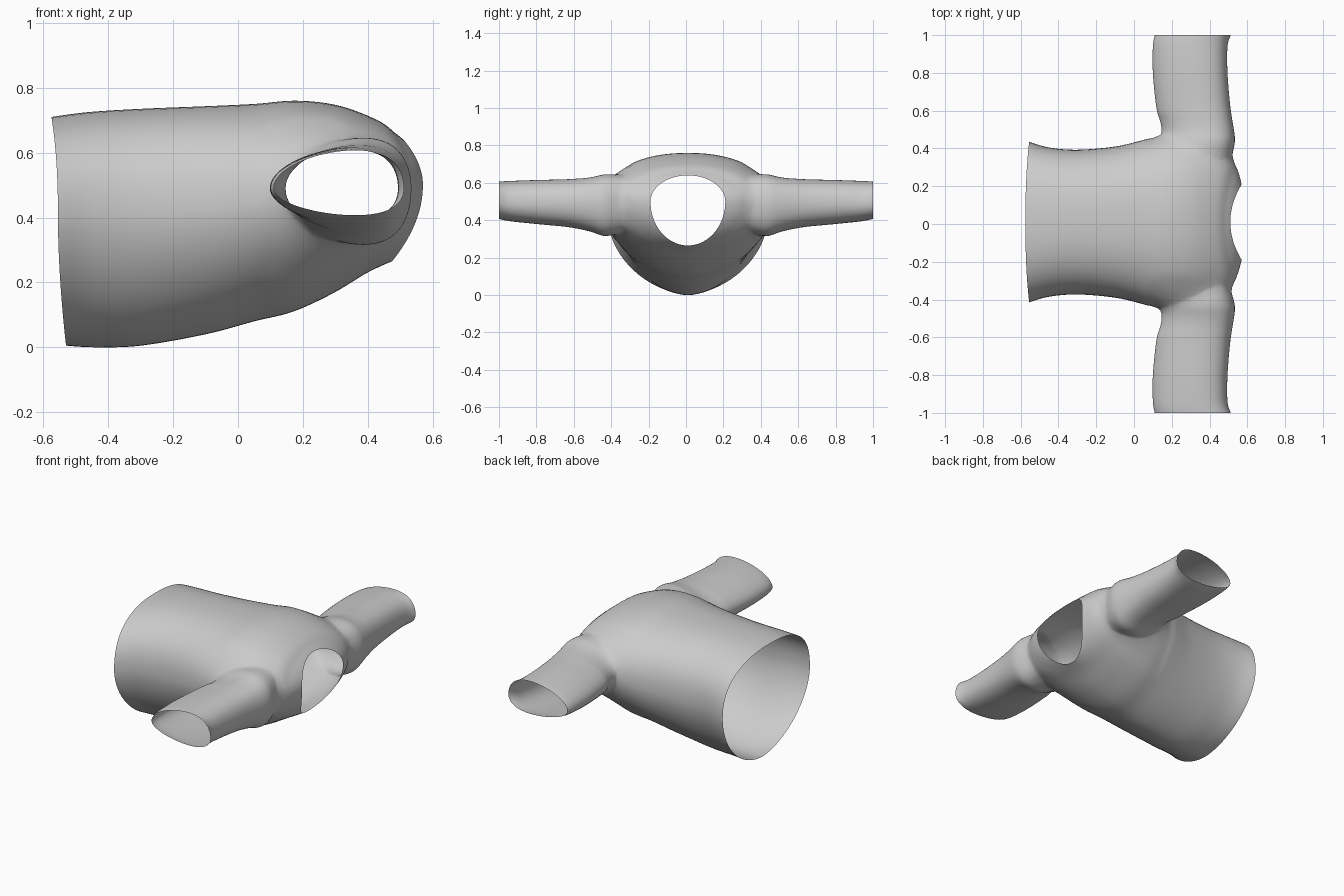
import bpy, bmesh, math

cube = bpy.data.objects.get("Cube")
if cube:
    bpy.data.objects.remove(cube, do_unlink=True)

SIDES = 72
ANGLES = [2 * math.pi * i / SIDES for i in range(SIDES)]


def spline_rows(rows, steps):
    """Catmull-Rom interpolation between rows of ring parameters."""
    out = []
    for i in range(len(rows) - 1):
        quad = (rows[max(i - 1, 0)], rows[i], rows[i + 1], rows[min(i + 2, len(rows) - 1)])
        for k in range(steps):
            t = k / steps
            out.append([
                b + 0.5 * t * (c - a + t * (2 * a - 5 * b + 4 * c - d + t * (3 * (b - c) + d - a)))
                for a, b, c, d in zip(*quad)])
    out.append(list(rows[-1]))
    return out


def power(value, exponent):
    return math.copysign(abs(value) ** (2 / exponent), value)


def loft(name, rings, apex_start, apex_end):
    """Closed tube: rings joined by quads, each end closed by a fan to an apex."""
    bm = bmesh.new()
    loops = [[bm.verts.new(p) for p in ring] for ring in rings]
    for a, b in zip(loops, loops[1:]):
        for i in range(SIDES):
            j = (i + 1) % SIDES
            bm.faces.new((a[i], a[j], b[j], b[i]))
    for loop, apex in ((loops[0], apex_start), (loops[-1], apex_end)):
        tip = bm.verts.new(apex)
        for i in range(SIDES):
            bm.faces.new((loop[i], loop[(i + 1) % SIDES], tip))
    bmesh.ops.recalc_face_normals(bm, faces=bm.faces)
    mesh = bpy.data.meshes.new(name)
    bm.to_mesh(mesh)
    bm.free()
    obj = bpy.data.objects.new(name, mesh)
    bpy.context.collection.objects.link(obj)
    return obj


def torso_ring(row):
    x_top, x_side, x_low, half, z_top, z_mid, z_low, n_top, n_low = row
    ring = []
    for a in ANGLES:
        c, s = math.cos(a), math.sin(a)
        x_end, z_end, n = (x_top, z_top, n_top) if s >= 0 else (x_low, z_low, n_low)
        x = x_side * c * c + x_end * s * s
        z = z_mid + abs(z_end - z_mid) * power(s, n)
        ring.append((x, 0.01 + half * power(c, n), z))
    return ring


def sleeve_ring(row, side):
    y, x_in, x_out, z_top, z_low = row
    mid, radius = (x_in + x_out) / 2, (x_out - x_in) / 2
    ring = []
    for a in ANGLES:
        c, s = math.cos(a), math.sin(a)
        z_end = z_top if s >= 0 else z_low
        ring.append((mid + radius * c + 0.05 * s * s, side * y, 0.49 + abs(z_end - 0.49) * s))
    return ring


# Body from hem to neckline: x top/side/bottom, half width, z top/middle/bottom, roundness
body_rows = [
    (-0.575, -0.555, -0.53, 0.425, 0.71, 0.40, 0.005, 2.4, 1.8),
    (-0.46, -0.45, -0.44, 0.395, 0.725, 0.42, 0.0, 2.4, 1.8),
    (-0.30, -0.30, -0.30, 0.383, 0.735, 0.42, 0.005, 2.4, 1.8),
    (-0.10, -0.10, -0.10, 0.40, 0.743, 0.43, 0.04, 2.4, 1.8),
    (0.05, 0.05, 0.05, 0.435, 0.75, 0.45, 0.08, 2.3, 1.8),
    (0.18, 0.18, 0.17, 0.47, 0.76, 0.47, 0.11, 2.2, 1.8),
    (0.31, 0.34, 0.29, 0.46, 0.745, 0.48, 0.165, 2.2, 1.8),
    (0.43, 0.49, 0.39, 0.39, 0.70, 0.50, 0.225, 2.1, 1.9),
    (0.485, 0.545, 0.44, 0.285, 0.66, 0.50, 0.25, 2, 2),
    (0.51, 0.57, 0.475, 0.20, 0.64, 0.50, 0.265, 2, 2),
]
shirt = loft("shirt", [torso_ring(r) for r in spline_rows(body_rows, 7)],
             (-0.75, 0, 0.36), (0.75, 0, 0.48))

# Sleeves from inside the body to the cuff: y, x range, z top/bottom
sleeve_rows = [
    (0.30, 0.20, 0.49, 0.63, 0.36),
    (0.42, 0.14, 0.535, 0.65, 0.31),
    (0.50, 0.145, 0.53, 0.632, 0.335),
    (0.62, 0.118, 0.51, 0.62, 0.362),
    (0.80, 0.10, 0.495, 0.615, 0.38),
    (0.94, 0.10, 0.495, 0.61, 0.395),
    (1.0, 0.11, 0.512, 0.607, 0.407),
]
bpy.context.view_layer.objects.active = shirt
for side, label in ((1, "left_sleeve"), (-1, "right_sleeve")):
    rings = [sleeve_ring(r, side) for r in spline_rows(sleeve_rows, 7)]
    sleeve = loft(label, rings, (0.33, side * 0.24, 0.49), (0.33, side * 1.2, 0.5))
    mod = shirt.modifiers.new(label, 'BOOLEAN')
    mod.operation = 'UNION'
    mod.solver = 'EXACT'
    mod.object = sleeve
    bpy.ops.object.modifier_apply(modifier=mod.name)
    bpy.data.objects.remove(sleeve, do_unlink=True)

# Open the hem, neckline and cuffs, then soften the armhole seams
bm = bmesh.new()
bm.from_mesh(shirt.data)
tips = [v for v in bm.verts if abs(v.co.x) > 0.7 or abs(v.co.y) > 1.1]
bmesh.ops.delete(bm, geom=tips, context='VERTS')
bmesh.ops.remove_doubles(bm, verts=bm.verts, dist=0.002)
bmesh.ops.triangulate(bm, faces=[f for f in bm.faces if len(f.verts) > 4])
seam = [v for v in bm.verts
        if 0.3 < abs(v.co.y) < 0.58 and v.co.x > 0.08 and not v.is_boundary]
for _ in range(14):
    bmesh.ops.smooth_vert(bm, verts=seam, factor=0.5,
                          use_axis_x=True, use_axis_y=True, use_axis_z=True)
bmesh.ops.recalc_face_normals(bm, faces=bm.faces)
bm.to_mesh(shirt.data)
bm.free()

for obj in bpy.context.selected_objects:
    obj.select_set(False)
shirt.select_set(True)
bpy.ops.object.shade_smooth()
